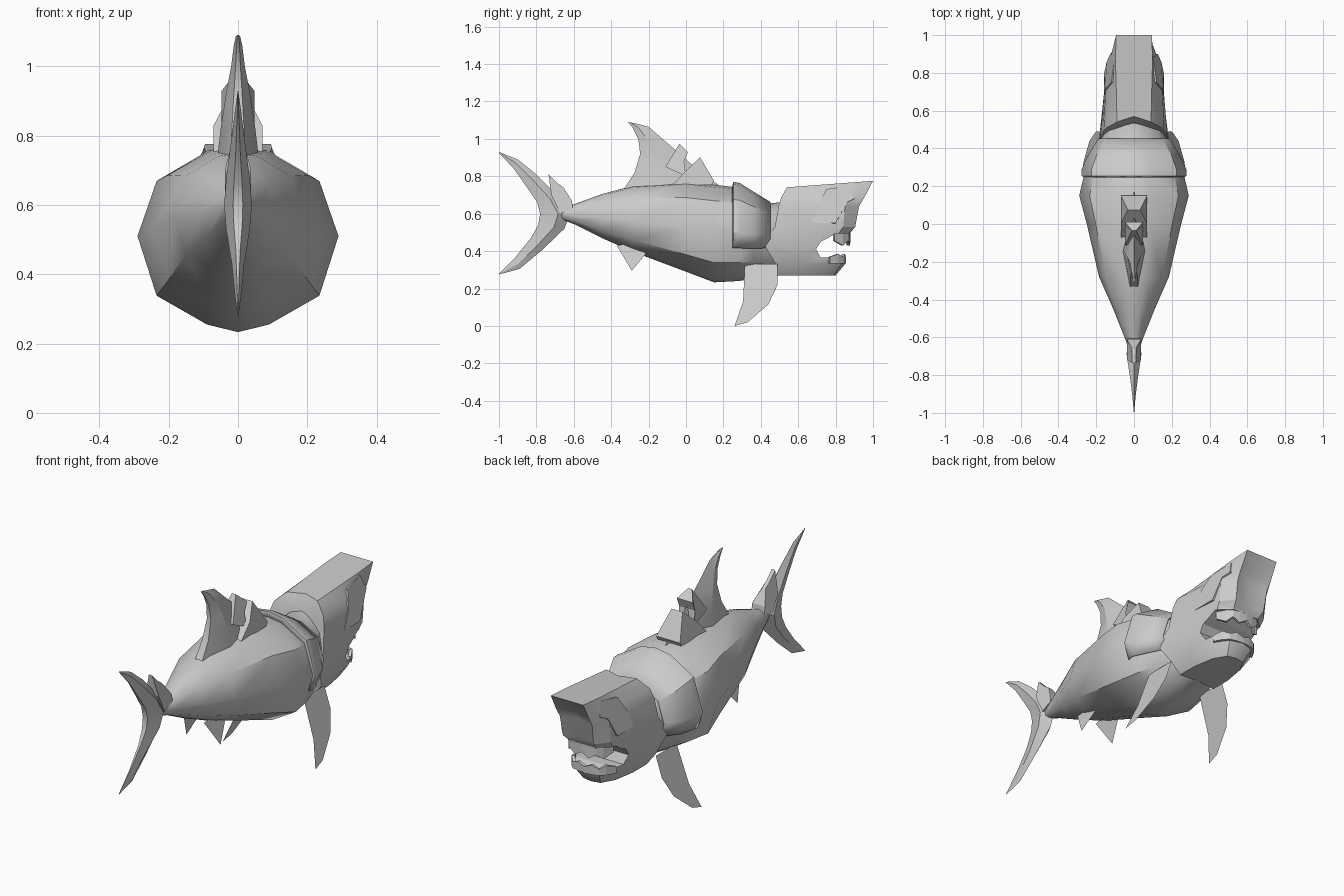
import bpy, bmesh, math

if "Cube" in bpy.data.objects:
    bpy.data.objects.remove(bpy.data.objects["Cube"])

def finish(name, bm, smooth=None, thick=0):
    bmesh.ops.recalc_face_normals(bm, faces=bm.faces)
    me = bpy.data.meshes.new(name)
    bm.to_mesh(me)
    bm.free()
    ob = bpy.data.objects.new(name, me)
    bpy.context.collection.objects.link(ob)
    if thick:
        m = ob.modifiers.new("thickness", 'SOLIDIFY')
        m.thickness, m.offset = thick, 0
    if smooth:
        bpy.ops.object.select_all(action='DESELECT')
        ob.select_set(True)
        bpy.context.view_layer.objects.active = ob
        bpy.ops.object.shade_smooth_by_angle(angle=math.radians(smooth))
    return ob

def loft(name, rings, smooth=None, closed=True, thick=0):
    bm = bmesh.new()
    vs = [[bm.verts.new(p) for p in r] for r in rings]
    n = len(rings[0])
    for a, b in zip(vs, vs[1:]):
        for i in range(n if closed else n - 1):
            j = (i + 1) % n
            bm.faces.new((a[i], a[j], b[j], b[i]))
    if closed:
        bm.faces.new(vs[0])
        bm.faces.new(vs[-1])
    return finish(name, bm, smooth, thick)

def sheet(name, outline, x_of, side=1, thick=0):
    bm = bmesh.new()
    bm.faces.new([bm.verts.new((side * x_of(y, z), y, z)) for y, z in outline])
    return finish(name, bm, None, thick)

def prism(name, outline, w, taper_from=9):
    # sides lean inwards above the height taper_from
    def x(z):
        return max(.01, w - max(0, z - taper_from) * .8)
    return loft(name, [[(s * x(z), y, z) for y, z in outline] for s in (-1, 1)])

def fin(name, sections, frac):
    # each section: leading edge, trailing edge, half width
    rings = []
    for (y0, z0), (y1, z1), w in sections:
        ym, zm = y0 + (y1 - y0) * frac, z0 + (z1 - z0) * frac
        rings.append([(0, y0, z0), (w, ym, zm), (w * .35, y1, z1),
                      (-w * .35, y1, z1), (-w, ym, zm)])
    return loft(name, rings, 25)

# Twelve-sided tapering body
SHAPE = [(0, -1), (.31, -.92), (.81, -.62), (1, 0), (.81, .65), (.31, .95), (0, 1),
         (-.31, .95), (-.81, .65), (-1, 0), (-.81, -.62), (-.31, -.92)]

def ring(y, w, zb, zc, zt, shape=SHAPE):
    return [(a * w, y, zc + b * (zt - zc if b > 0 else zc - zb)) for a, b in shape]

BODY = [(-.67, .025, .57, .6, .63), (-.6, .05, .545, .59, .65), (-.45, .11, .47, .575, .705),
        (-.28, .185, .395, .56, .75), (0, .25, .29, .53, .77), (.15, .29, .233, .51, .755),
        (.28, .26, .24, .5, .74), (.36, .23, .252, .49, .70), (.45, .175, .265, .49, .655),
        (.58, .145, .275, .49, .67)]
loft("body", [ring(*s) for s in BODY], 40)

# Armoured collar behind the head
ARC = [(.9, -.32)] + SHAPE[3:10] + [(-.9, -.32)]
COLLAR = [(.25, .265, .24, .5, .745), (.255, .274, .24, .5, .768), (.285, .276, .24, .5, .762),
          (.36, .243, .252, .49, .715), (.45, .185, .265, .49, .66)]
loft("collar", [ring(*s, shape=ARC) for s in COLLAR], 35, closed=False, thick=.006)

# Helmet-like head, stacked in height layers from chin to flat crown
LAYERS = [
    (.27, 0, [(0, .80), (.05, .79), (.09, .72), (.11, .6), (.11, .49), (0, .5)]),
    (.33, 0, [(0, .85), (.07, .83), (.125, .75), (.145, .62), (.155, .48), (0, .5)]),
    (.43, 0, [(0, .88), (.075, .86), (.14, .78), (.158, .65), (.188, .42), (0, .5)]),
    (.50, 0, [(0, .88), (.08, .875), (.14, .82), (.158, .7), (.178, .455), (0, .5)]),
    (.53, 0, [(0, .89), (.09, .905), (.145, .84), (.156, .71), (.17, .475), (0, .51)]),
    (.64, 0, [(0, .90), (.095, .925), (.146, .85), (.15, .72), (.16, .495), (0, .53)]),
    (.69, 0, [(0, .93), (.097, .955), (.125, .88), (.13, .72), (.145, .51), (0, .54)]),
    (.742, .075, [(0, 1.0), (.095, 1.0), (.098, .86), (.094, .72), (.09, .54), (0, .57)])]
rings = []
for z, slope, pts in LAYERS:
    half = [(x, y, z + slope * (y - .55)) for x, y in pts]
    rings.append(half + [(-x, y, h) for x, y, h in reversed(half[1:-1])])
head = loft("head", rings, 28)

# Open mouth cut through the muzzle
cutter = prism("mouth_cutter", [(.695, .41), (.72, .45), (.76, .47), (.80, .495), (.97, .49),
                                (.97, .36), (.84, .345), (.78, .365), (.72, .365)], .3)
cutter.hide_render = True
cutter.hide_set(True)
m = head.modifiers.new("mouth", 'BOOLEAN')
m.operation, m.object, m.solver = 'DIFFERENCE', cutter, 'EXACT'

# Jagged tooth bands following both jaws
for row, root, tip, back in (("upper", .505, .43, 0), ("lower", .335, .385, .025)):
    path = [(.125, .79), (.1, .835), (.075, .86), (.04, .868), (0, .872)]
    path += [(-x, y) for x, y in reversed(path[:-1])]
    edge = [[(x * .97, y - back, root) for x, y in path],
            [(x * .97, y - back, tip if i % 2 else (root + 2 * tip) / 3)
             for i, (x, y) in enumerate(path)]]
    loft(row + "_teeth", edge, None, closed=False, thick=.016)

# Dorsal fin and its overlapping spiked plates
fin("dorsal_fin", [((.2, .735), (-.33, .735), .06), ((.08, .82), (-.275, .82), .05),
                   ((-.05, .935), (-.245, .92), .034), ((-.12, .995), (-.255, 1.0), .02),
                   ((-.2, 1.065), (-.285, 1.06), .012), ((-.27, 1.083), (-.31, 1.09), .006)], .65)
prism("dorsal_plate_rear", [(-.11, .85), (-.035, .975), (.01, .93), (-.01, .88), (.0, .80)],
      .047, .93)
prism("dorsal_plate_front", [(-.075, .75), (.0, .83), (.075, .902), (.15, .775), (.14, .755)],
      .07, .855)

# Crescent tail fin and spiked tail plate
fin("tail_fin", [((-1.0, .93), (-1.0, .925), .001), ((-.9, .89), (-.92, .84), .009),
                 ((-.8, .81), (-.85, .74), .02), ((-.68, .69), (-.795, .66), .034),
                 ((-.62, .60), (-.78, .60), .04), ((-.65, .52), (-.79, .54), .034),
                 ((-.77, .405), (-.83, .47), .018), ((-.89, .305), (-.91, .37), .008),
                 ((-1.0, .275), (-1.0, .28), .001)], .4)
prism("tail_plate", [(-.72, .70), (-.735, .81), (-.69, .765), (-.655, .74), (-.61, .67),
                     (-.605, .63), (-.67, .60)], .038, .70)

# Paired fins and cheek plates
PECTORAL = [(.315, .33), (.49, .33), (.49, .22), (.44, .115), (.33, .02), (.26, 0), (.305, .13)]
PELVIC = [(-.37, .43), (-.29, .295), (-.215, .385), (-.25, .44), (-.31, .44)]
BROW = [(.67, .55), (.71, .65), (.75, .73), (.88, .75), (.90, .68), (.86, .66), (.80, .55)]
for side, tag in ((1, "right"), (-1, "left")):
    sheet("pectoral_fin_" + tag, PECTORAL, lambda y, z: .165 + (.33 - z) * .33, side)
    sheet("pelvic_fin_" + tag, PELVIC, lambda y, z: .06 + (.43 - z) * .3, side)
    sheet("brow_plate_" + tag, BROW,
          lambda y, z: .153 - max(0, z - .64) * .42 - max(0, y - .84) * .25, side, .01)
